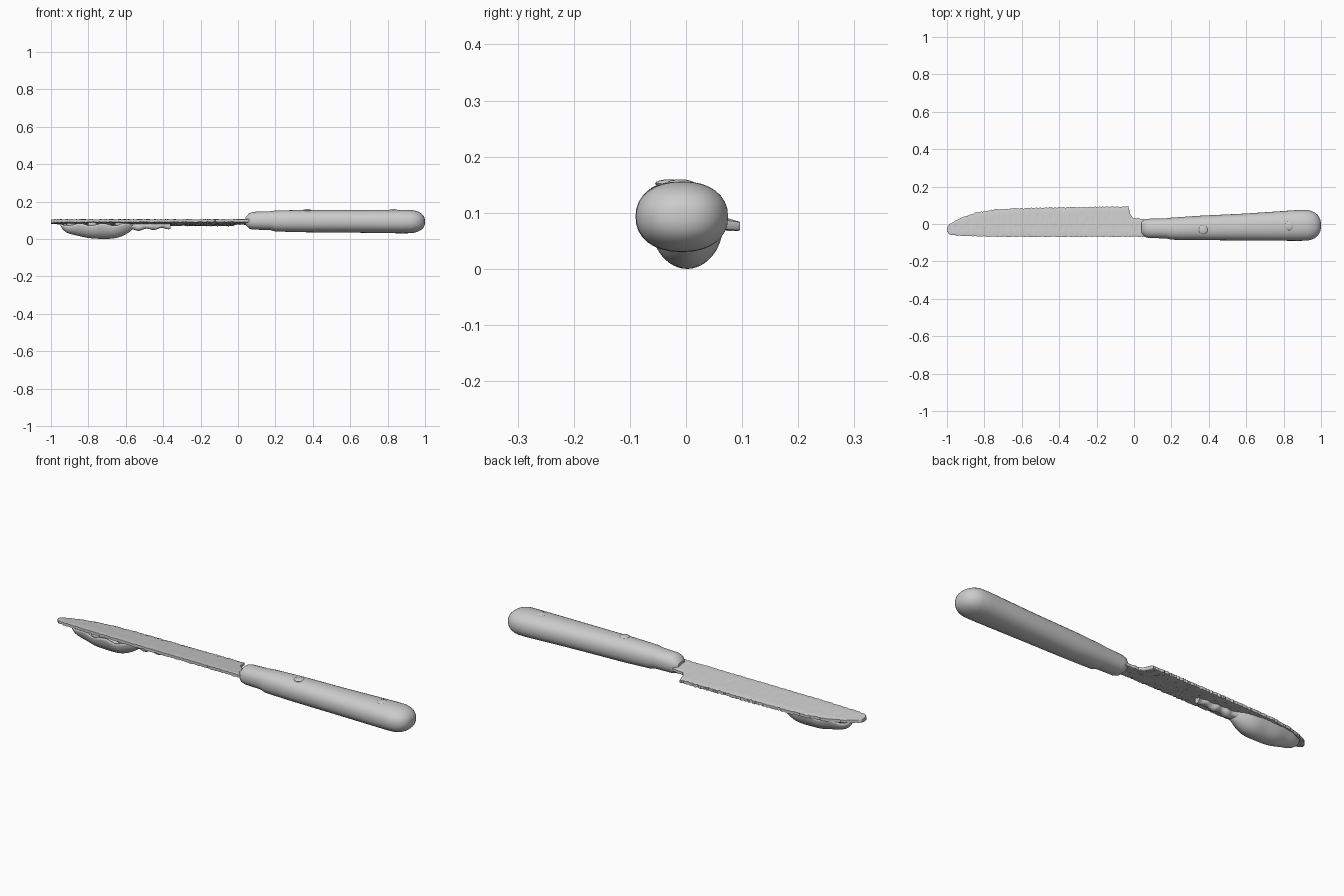
import bpy, bmesh, math, random

random.seed(4)
if "Cube" in bpy.data.objects:
    bpy.data.objects.remove(bpy.data.objects["Cube"])

grey = bpy.data.materials.new("plain grey")
grey.use_nodes = True
grey.diffuse_color = (0.6, 0.6, 0.6, 1)
grey.node_tree.nodes["Principled BSDF"].inputs["Base Color"].default_value = (0.6, 0.6, 0.6, 1)


def finish(name, bm, angle=40):
    bmesh.ops.recalc_face_normals(bm, faces=bm.faces)
    mesh = bpy.data.meshes.new(name)
    bm.to_mesh(mesh)
    bm.free()
    mesh.materials.append(grey)
    ob = bpy.data.objects.new(name, mesh)
    bpy.context.collection.objects.link(ob)
    bpy.ops.object.select_all(action='DESELECT')
    ob.select_set(True)
    bpy.context.view_layer.objects.active = ob
    bpy.ops.object.shade_smooth_by_angle(angle=math.radians(angle))
    return ob


def loft(name, rings, angle=40):
    """Skin closed rings of points and cap both ends."""
    bm = bmesh.new()
    loops = [[bm.verts.new(p) for p in ring] for ring in rings]
    n = len(loops[0])
    for a, b in zip(loops, loops[1:]):
        for i in range(n):
            j = (i + 1) % n
            bm.faces.new((a[i], a[j], b[j], b[i]))
    bm.faces.new(loops[0])
    bm.faces.new(loops[-1])
    return finish(name, bm, angle)


def sample(points, x):
    """Linear interpolation along a profile."""
    for (xa, ya), (xb, yb) in zip(points, points[1:]):
        if x <= xb:
            return ya + (yb - ya) * max(0, x - xa) / (xb - xa)
    return points[-1][1]


def oval(x, y0, y1, z0, z1, n=32, power=0.9):
    ring = []
    for i in range(n):
        c, s = (f(math.tau * i / n) for f in (math.cos, math.sin))
        ring.append((x, (y0 + y1) / 2 + (y1 - y0) / 2 * math.copysign(abs(c) ** power, c),
                     (z0 + z1) / 2 + (z1 - z0) / 2 * math.copysign(abs(s) ** power, s)))
    return ring


# Handle: tapered grip with a narrow collar and rounded butt
grip = [(0.04, -0.05, 0.01, 0.075, 0.115), (0.06, -0.07, 0.025, 0.055, 0.138),
        (0.08, -0.075, 0.028, 0.05, 0.145), (0.17, -0.077, 0.03, 0.048, 0.148),
        (0.2, -0.084, 0.034, 0.04, 0.152), (0.35, -0.086, 0.044, 0.036, 0.155),
        (0.6, -0.088, 0.056, 0.034, 0.155), (0.88, -0.09, 0.075, 0.03, 0.156)]
rings = [oval(*g) for g in grip]
for k in range(1, 9):
    t = math.radians(k * 10.5)
    r = math.cos(t) ** 0.8
    rings.append(oval(0.91 + 0.09 * math.sin(t), -0.008 - 0.082 * r, -0.008 + 0.084 * r,
                      0.093 - 0.063 * r, 0.093 + 0.063 * r))
loft("handle", rings)

# Two small rivets on the grip
for x, y in ((0.37, -0.03), (0.83, -0.01)):
    bm = bmesh.new()
    bmesh.ops.create_uvsphere(bm, u_segments=16, v_segments=8, radius=0.025)
    bmesh.ops.scale(bm, vec=(1, 1, 0.3), verts=bm.verts)
    bmesh.ops.translate(bm, vec=(x, y, 0.152), verts=bm.verts)
    finish("rivet", bm)

# Blade: slightly tilted plate with a rough back edge and a stepped tang
back = [(-1, -0.015), (-0.98, 0.005), (-0.92, 0.035), (-0.85, 0.06), (-0.75, 0.078),
        (-0.5, 0.088), (-0.03, 0.094), (-0.02, 0.05), (0, 0.032), (0.07, 0.025)]
front = [(-1, -0.04), (-0.985, -0.055), (-0.94, -0.063), (-0.7, -0.069), (0.07, -0.068)]
rings = []
count, cols = 180, 10
for k in range(count + 1):
    x = -1 + 1.07 * k / count
    y0 = sample(front, x) + random.uniform(-0.002, 0.002)
    y1 = sample(back, x) + random.uniform(-0.004, 0.003)
    top, under = [], []
    for c in range(cols + 1):
        y = y0 + (y1 - y0) * c / cols
        z = 0.098 - 0.13 * (y + 0.07)
        half = 0.007 if c in (0, cols) else 0.0095
        top.append((x, y, z + half + random.uniform(-0.001, 0.001)))
        under.append((x, y, z - half + random.uniform(-0.002, 0.002)))
    rings.append(top + under[::-1])
loft("blade", rings, 50)

# Spoon bowl: hollow egg-shaped shell hanging below the blade tip
bm = bmesh.new()
bmesh.ops.create_uvsphere(bm, u_segments=48, v_segments=24, radius=1)
bmesh.ops.delete(bm, geom=[v for v in bm.verts if v.co.z > 0.01], context='VERTS')
for v in bm.verts:
    depth = v.co.z
    v.co.x = -0.71 + v.co.x * (0.24 if v.co.x < 0 else 0.155)
    v.co.y = 0.002 + v.co.y * 0.064
    wave = 0.007 * math.sin(v.co.x * 50)
    v.co.z = 0.077 + depth * 0.077 + wave * (1 + depth)
bowl = finish("spoon_bowl", bm)
shell = bowl.modifiers.new("thickness", 'SOLIDIFY')
shell.thickness = 0.008
shell.offset = -1

# Lumps that join the bowl rim to the blade
for i in range(7):
    a = math.tau * i / 7
    bm = bmesh.new()
    bmesh.ops.create_icosphere(bm, subdivisions=2, radius=0.016)
    bmesh.ops.scale(bm, vec=(1.6, 0.7, 0.9), verts=bm.verts)
    bmesh.ops.translate(bm, vec=(-0.74 + 0.17 * math.cos(a), 0.05 * math.sin(a), 0.079), verts=bm.verts)
    finish("rim_lump", bm)

# Spoon neck: lumpy stem running back under the blade
neck = []
for k in range(21):
    t = k / 20
    w = 0.025 * (1 - 0.5 * t) + 0.004 * math.sin(k * 1.3)
    low = 0.045 + 0.012 * t + 0.005 * math.sin(k * 0.9)
    neck.append(oval(-0.59 + 0.23 * t, 0.005 - w, 0.005 + w, low, 0.085, 16))
loft("spoon_neck", neck)
